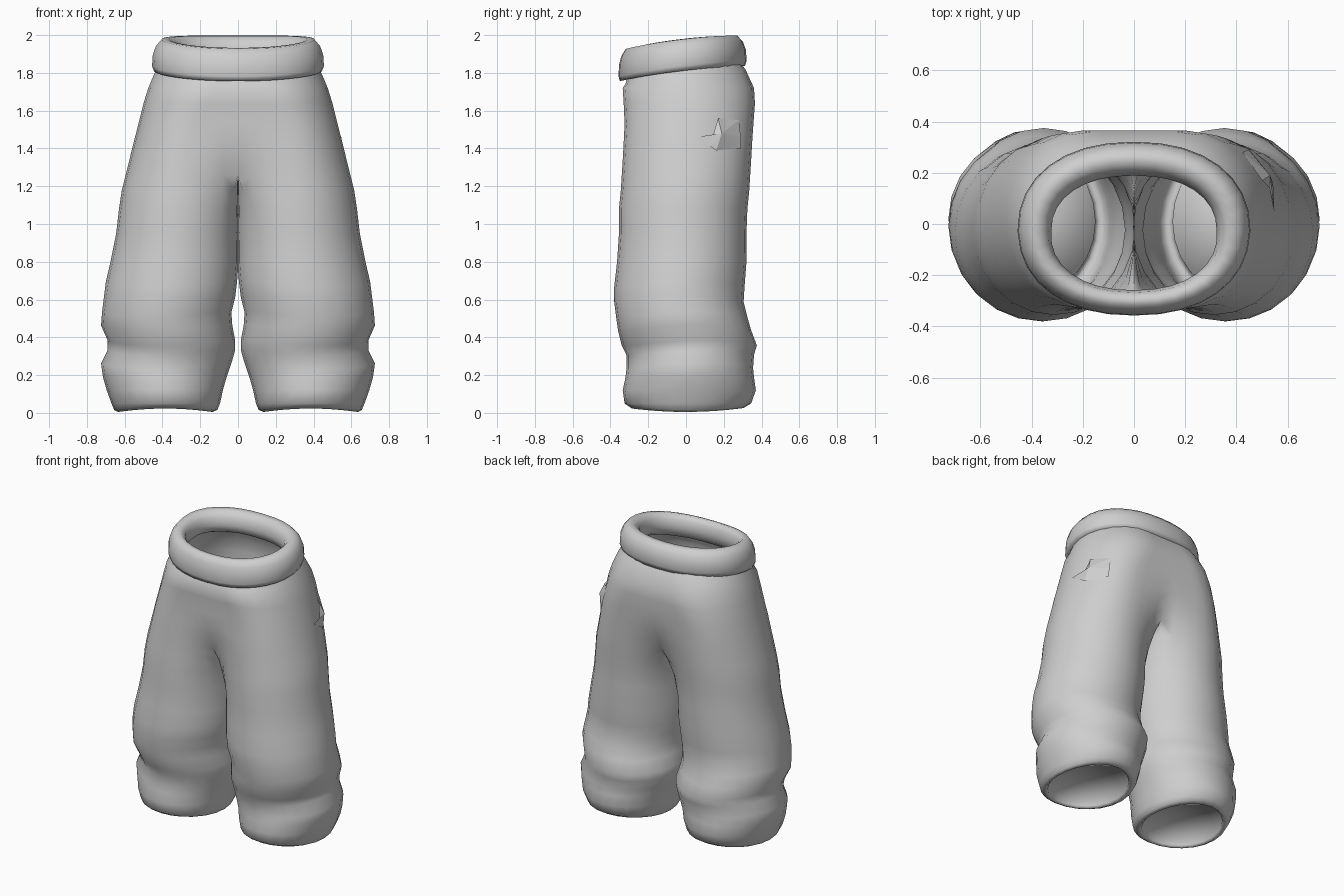
import bpy, bmesh
from math import sin, cos, pi, radians, sqrt

if "Cube" in bpy.data.objects:
    bpy.data.objects.remove(bpy.data.objects["Cube"], do_unlink=True)

GREY = (0.62, 0.62, 0.62, 1)
cloth = bpy.data.materials.new("grey cloth")
cloth.use_nodes = True
cloth.diffuse_color = GREY
cloth.node_tree.nodes["Principled BSDF"].inputs["Base Color"].default_value = GREY


def power(value, exponent):
    return abs(value) ** exponent * (1 if value >= 0 else -1)


def clamp(value):
    return min(1, max(0, value))


def finish(bm, name, smooth=True):
    bmesh.ops.recalc_face_normals(bm, faces=bm.faces)
    for face in bm.faces:
        face.smooth = smooth
    mesh = bpy.data.meshes.new(name)
    bm.to_mesh(mesh)
    bm.free()
    mesh.materials.append(cloth)
    obj = bpy.data.objects.new(name, mesh)
    bpy.context.collection.objects.link(obj)
    return obj


# Trouser half: height, outer x, inner x, front y, back y, from hem lining to waist
SECTIONS = [
    (.07, .62, .15, -.265, .285),
    (.02, .62, .15, -.27, .29),
    (.005, .635, .135, -.285, .305),
    (.015, .655, .11, -.305, .325),
    (.05, .67, .095, -.325, .345),
    (.12, .695, .08, -.335, .37),
    (.19, .715, .06, -.32, .36),
    (.25, .725, .035, -.315, .355),
    (.32, .69, .015, -.315, .36),
    (.37, .69, .015, -.34, .375),
    (.45, .725, .03, -.36, .345),
    (.52, .72, .035, -.37, .325),
    (.60, .71, .015, -.38, .305),
    (.68, .70, .005, -.38, .31),
    (.80, .675, -.003, -.365, .32),
    (.95, .645, -.003, -.355, .32),
    (1.08, .63, -.003, -.355, .325),
    (1.18, .615, -.003, -.345, .335),
    (1.26, .595, 0, -.34, .34),
    (1.34, .575, 0, -.335, .345),
    (1.43, .553, 0, -.33, .35),
    (1.53, .527, 0, -.325, .357),
    (1.64, .50, 0, -.33, .365),
    (1.72, .475, 0, -.335, .36),
    (1.78, .45, 0, -.32, .315),
    (1.87, .41, 0, -.30, .255),
]
CROTCH = 1.26
SIDE, OUTER, RING = 4, 20, 24   # steps to the side arc, around the outside, in all


def arc_centre(z, xo, xi):
    return (xo + xi) * (.5 - .25 * clamp((z - 1.5) / .37))


def section_points(z, xo, xi, yf, yb):
    """Half stadium trunk section that rounds into an oval leg lower down."""
    t = clamp((1.45 - z) / .45)
    yc, ry = (yf + yb) / 2, (yb - yf) / 2
    cx = arc_centre(z, xo, xi)
    points = []
    for k in range(RING):
        b = radians(-150 + 15 * k)
        ex, ey = cx + (xo - cx) * cos(b), yc + ry * sin(b)
        x, y = ex, ey
        if k < SIDE:
            x, y = cx * k / SIDE, yf
        elif OUTER - SIDE < k <= OUTER:
            x, y = cx * (OUTER - k) / SIDE, yb
        elif k > OUTER:
            x, y = xi, yb + (yf - yb) * (k - OUTER) / (RING - OUTER)
        y += (ey - y) * t
        if z < CROTCH:
            x += (ex - x) * t
        # arched hem, slanted folds near the shin, tilted waist at the top
        hem = .02 * (y / .3) ** 2 if z < .04 else 0
        fold = .015 * sin(2 * b + 1) if .2 < z < .7 else 0
        tilt = .12 * y if z > 1.75 else 0
        points.append((x, y, z + hem + fold + tilt))
    return points


bm = bmesh.new()
previous = None
for section in SECTIONS:
    z = section[0]
    points = section_points(*section)
    if z > CROTCH:
        points = points[:OUTER + 1]
    ring = [bm.verts.new(p) for p in points]
    if previous:
        for k in range(OUTER if z > CROTCH else RING):
            n = (k + 1) % RING
            bm.faces.new((previous[k], previous[n], ring[n], ring[k]))
    else:
        # shallow floor closing the hem
        centre = bm.verts.new((.385, .01, .1))
        for k in range(RING):
            bm.faces.new((centre, ring[(k + 1) % RING], ring[k]))
    previous = ring
trousers = finish(bm, "trouser_legs")
mirror = trousers.modifiers.new("Mirror", "MIRROR")
mirror.use_axis[0] = True
mirror.use_mirror_merge = True
mirror.merge_threshold = .001

# Waistband: padded roll swept around a tilted oval
ROLL = [(.06, -.087), (.07, -.06), (.066, 0), (.05, .045), (.02, .08),
        (-.02, .082), (-.05, .05), (-.062, 0), (-.05, -.05), (-.01, -.075)]
bm = bmesh.new()
rings = []
SIDES = 32
for i in range(SIDES):
    a = 2 * pi * i / SIDES
    c, s = power(cos(a), .9), power(sin(a), .9)
    ring = []
    for r, h in ROLL:
        r *= 1 - .25 * max(0, -s)
        x, y = (.385 + r) * c, -.027 + (.278 + r) * s
        ring.append(bm.verts.new((x, y, 1.885 + .12 * y + .015 * c * c + h)))
    rings.append(ring)
for i in range(SIDES):
    one, two = rings[i], rings[(i + 1) % SIDES]
    for j in range(len(ROLL)):
        n = (j + 1) % len(ROLL)
        bm.faces.new((one[j], two[j], two[n], one[n]))
finish(bm, "waistband")


# Side tear: small crumpled flap on the left hip
def flap_vert(y, z, lift):
    xo = .535 + (1.5 - z) * .26
    cx = arc_centre(z, xo, 0)
    x = cx + (xo - cx) * sqrt(1 - ((y - .015) / .34) ** 2)
    return bm.verts.new((x + lift, y, z))


bm = bmesh.new()
apex = flap_vert(.19, 1.48, .03)
outline = [flap_vert(*p) for p in (
    (.05, 1.46, .004), (.13, 1.41, .004), (.16, 1.39, .006), (.29, 1.40, .006),
    (.29, 1.46, .012), (.28, 1.55, .006), (.17, 1.56, .012), (.14, 1.46, .004))]
for k, vert in enumerate(outline):
    bm.faces.new((apex, vert, outline[(k + 1) % len(outline)]))
finish(bm, "side_tear", smooth=False)
